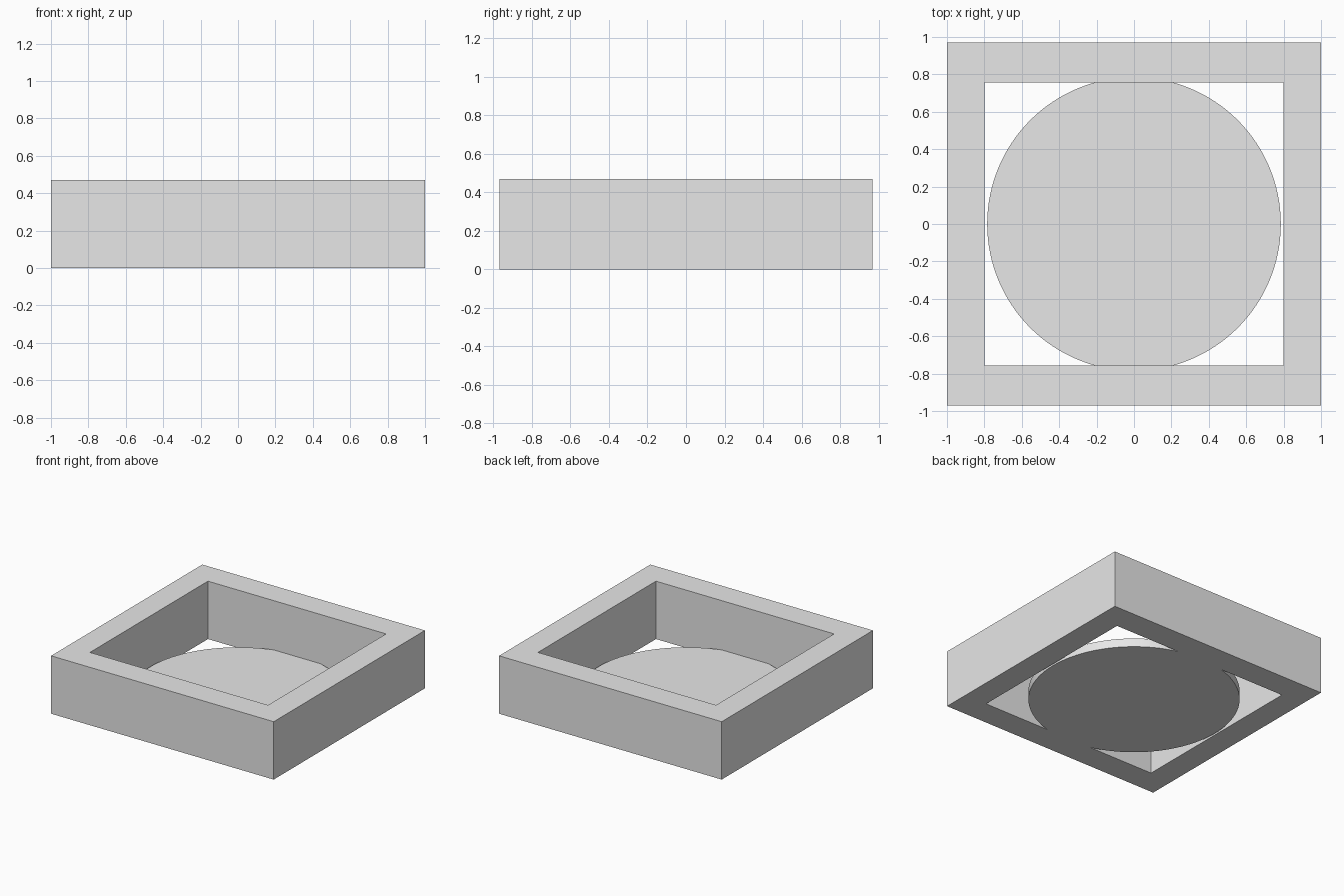
import bpy
import bmesh
from mathutils import Matrix

if "Cube" in bpy.data.objects:
    bpy.data.objects.remove(bpy.data.objects["Cube"], do_unlink=True)

HEIGHT = 0.47
OUTER_X, OUTER_Y = 1.0, 0.97
INNER_X, INNER_Y = 0.8, 0.757
DISC_RADIUS, DISC_THICKNESS = 0.785, 0.07

grey = bpy.data.materials.new("plain grey")
grey.use_nodes = True
colour = (0.8, 0.8, 0.8, 1)
grey.diffuse_color = colour
grey.node_tree.nodes["Principled BSDF"].inputs["Base Color"].default_value = colour


def add_object(name, bm):
    bmesh.ops.recalc_face_normals(bm, faces=bm.faces)
    mesh = bpy.data.meshes.new(name)
    bm.to_mesh(mesh)
    bm.free()
    mesh.materials.append(grey)
    obj = bpy.data.objects.new(name, mesh)
    bpy.context.collection.objects.link(obj)
    return obj


# Square frame: a ring of four quads on the ground, extruded upwards
bm = bmesh.new()
corners = [(-1, -1), (1, -1), (1, 1), (-1, 1)]
outer = [bm.verts.new((x * OUTER_X, y * OUTER_Y, 0)) for x, y in corners]
inner = [bm.verts.new((x * INNER_X, y * INNER_Y, 0)) for x, y in corners]
for i in range(4):
    j = (i + 1) % 4
    bm.faces.new((outer[i], outer[j], inner[j], inner[i]))
ring = bmesh.ops.extrude_face_region(bm, geom=bm.faces[:], use_keep_orig=True)
top = [v for v in ring["geom"] if isinstance(v, bmesh.types.BMVert)]
bmesh.ops.translate(bm, verts=top, vec=(0, 0, HEIGHT))
add_object("square_frame", bm)

# Thin round floor, trimmed flat where it meets the front and back walls
bm = bmesh.new()
bmesh.ops.create_cone(bm, cap_ends=True, segments=128,
                      radius1=DISC_RADIUS, radius2=DISC_RADIUS, depth=DISC_THICKNESS,
                      matrix=Matrix.Translation((0, 0, DISC_THICKNESS / 2)))
for side in (-1, 1):
    geom = bm.verts[:] + bm.edges[:] + bm.faces[:]
    cut = bmesh.ops.bisect_plane(bm, geom=geom, plane_co=(0, side * INNER_Y, 0),
                                 plane_no=(0, side, 0), clear_outer=True)
    rim = [e for e in cut["geom_cut"] if isinstance(e, bmesh.types.BMEdge)]
    bmesh.ops.edgeloop_fill(bm, edges=rim)
disc = add_object("round_floor", bm)

# Smooth rim with sharp flat faces
bpy.ops.object.select_all(action="DESELECT")
disc.select_set(True)
bpy.context.view_layer.objects.active = disc
bpy.ops.object.shade_smooth_by_angle()
